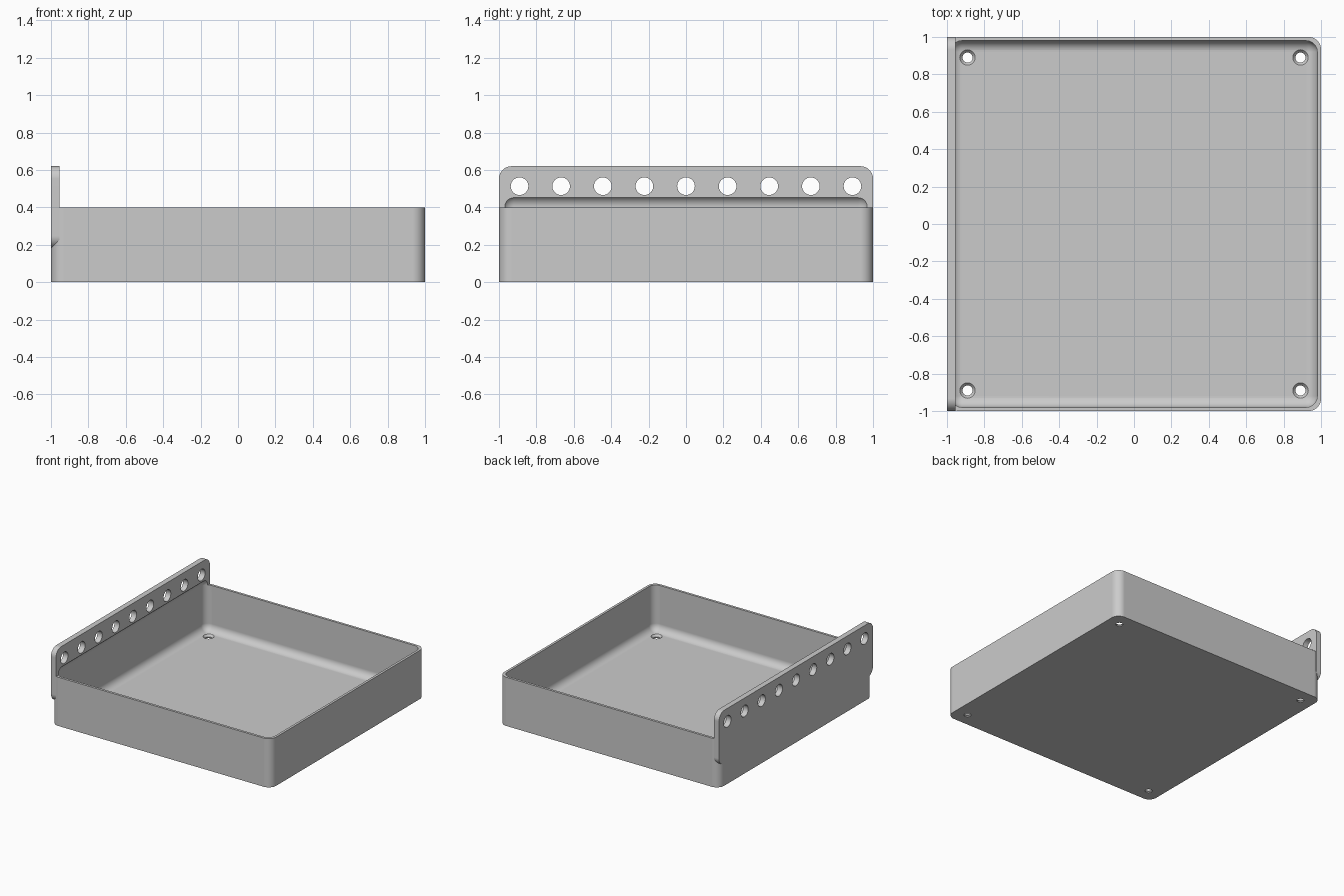
import bpy, bmesh, math
from mathutils import Matrix

if "Cube" in bpy.data.objects:
    bpy.data.objects.remove(bpy.data.objects["Cube"], do_unlink=True)

WALL, FLOOR, RIM, RADIUS = 0.02, 0.025, 0.40, 0.067
PLATE_IN, PLATE_LOW, PLATE_TOP = -0.955, 0.18, 0.62
CAVITY_TOP, CAVITY_RADIUS = 0.463, 0.06
HOLE_SPAN = 0.89

grey = bpy.data.materials.new("plain grey")
grey.use_nodes = True
grey.diffuse_color = (0.6, 0.6, 0.6, 1)
grey.node_tree.nodes["Principled BSDF"].inputs["Base Color"].default_value = (0.6, 0.6, 0.6, 1)


def finish(name, bm):
    bmesh.ops.recalc_face_normals(bm, faces=bm.faces)
    mesh = bpy.data.meshes.new(name)
    bm.to_mesh(mesh)
    bm.free()
    mesh.materials.append(grey)
    obj = bpy.data.objects.new(name, mesh)
    bpy.context.collection.objects.link(obj)
    return obj


def rounded_box(name, low, high, radius, axis=None):
    """Box between two corners; rounds edges along one axis, or all edges."""
    bm = bmesh.new()
    bmesh.ops.create_cube(bm, size=1)
    for v in bm.verts:
        v.co = [high[i] if v.co[i] > 0 else low[i] for i in range(3)]
    edges = [e for e in bm.edges if axis is None
             or abs((e.verts[0].co - e.verts[1].co).normalized()[axis]) > 0.9]
    bmesh.ops.bevel(bm, geom=edges, offset=radius, offset_type='OFFSET',
                    segments=10, profile=0.5, affect='EDGES', clamp_overlap=True)
    return finish(name, bm)


def round_cutter(name, spots, r1, r2, depth, turn=Matrix()):
    bm = bmesh.new()
    for spot in spots:
        bmesh.ops.create_cone(bm, cap_ends=True, segments=40, radius1=r1, radius2=r2,
                              depth=depth, matrix=Matrix.Translation(spot) @ turn)
    return finish(name, bm)


def combine(target, tool, operation):
    mod = target.modifiers.new(operation.lower(), 'BOOLEAN')
    mod.object, mod.operation, mod.solver = tool, operation, 'EXACT'
    bpy.context.view_layer.objects.active = target
    bpy.ops.object.modifier_apply(modifier=mod.name)
    bpy.data.objects.remove(tool, do_unlink=True)


# Tray body with rounded upright corners
tray = rounded_box("tray_with_mounting_plate", (-1, -1, 0), (1, 1, RIM), RADIUS, axis=2)

# Upright mounting plate along the right-hand side
plate = rounded_box("mounting_plate", (-1, -1, PLATE_LOW), (PLATE_IN, 1, PLATE_TOP), RADIUS, axis=0)
combine(tray, plate, 'UNION')

# Filleted cavity, running a little way up into the plate
inner = 1 - WALL
cavity = rounded_box("cavity", (-inner, -inner, FLOOR), (inner, inner, CAVITY_TOP), CAVITY_RADIUS)
combine(tray, cavity, 'DIFFERENCE')

# Row of nine holes through the plate
row = [(-0.98, HOLE_SPAN * (i - 4) / 4, 0.513) for i in range(9)]
combine(tray, round_cutter("plate_holes", row, 0.047, 0.047, 0.2,
                           Matrix.Rotation(math.pi / 2, 4, 'Y')), 'DIFFERENCE')

# Countersunk screw holes in the floor corners
corners = [(x, y) for x in (-HOLE_SPAN, HOLE_SPAN) for y in (-HOLE_SPAN, HOLE_SPAN)]
combine(tray, round_cutter("screw_holes", [(x, y, 0) for x, y in corners],
                           0.027, 0.027, 0.1), 'DIFFERENCE')
combine(tray, round_cutter("countersinks", [(x, y, 0.02) for x, y in corners],
                           0.024, 0.049, 0.03), 'DIFFERENCE')

# Smooth fillets, crisp edges, flat large faces
bpy.ops.object.select_all(action='DESELECT')
tray.select_set(True)
bpy.context.view_layer.objects.active = tray
bpy.ops.object.shade_smooth_by_angle(angle=math.radians(30))
weighted = tray.modifiers.new("even_shading", 'WEIGHTED_NORMAL')
weighted.keep_sharp = True
